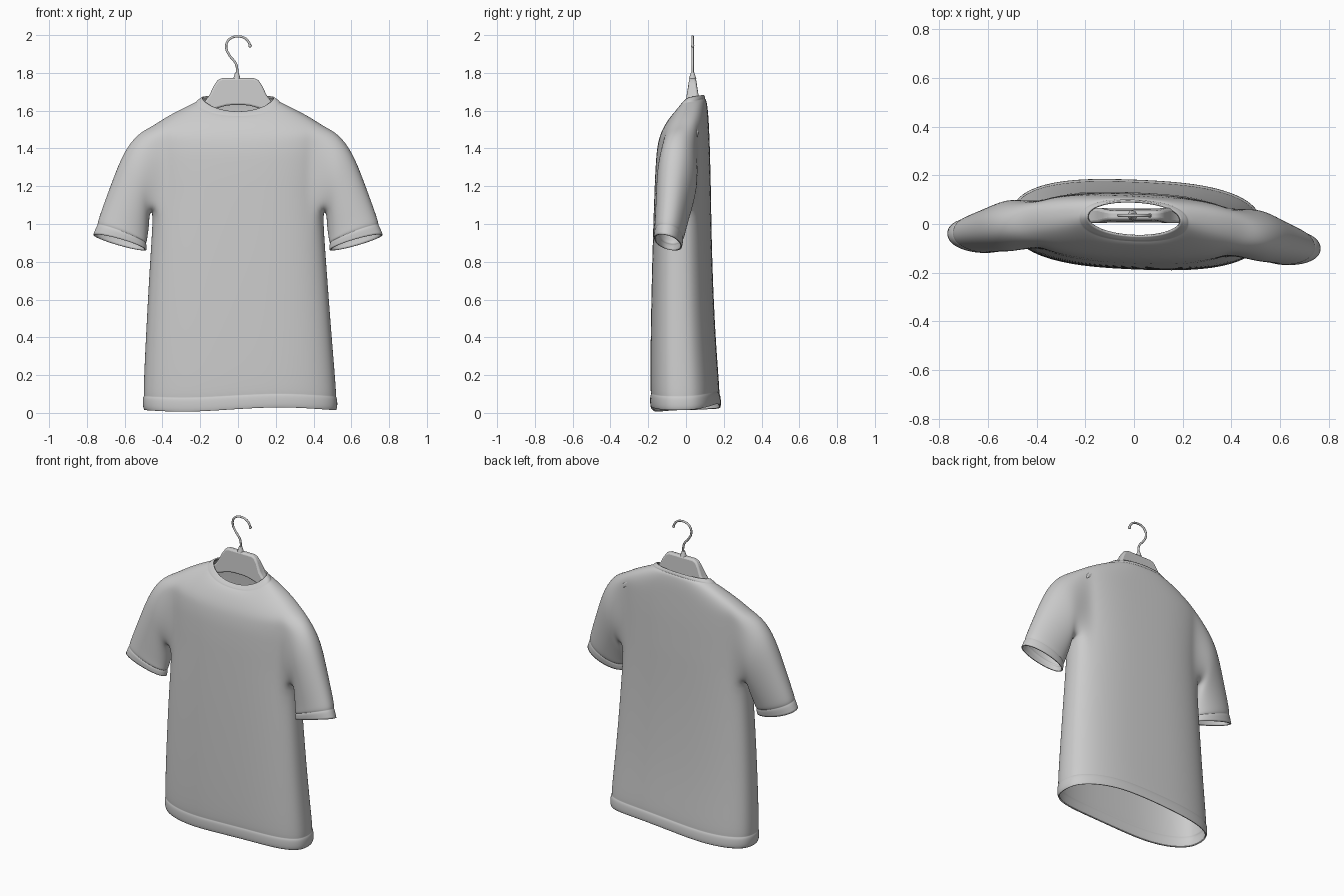
import bpy, bmesh, math
from mathutils import Vector

if "Cube" in bpy.data.objects:
    bpy.data.objects.remove(bpy.data.objects["Cube"])

N = 32            # points around the torso
HALF = 3          # half width of each armhole in torso points
ROW_A, ROW_B = 7, 13   # torso rows at the bottom and top of the armholes


def spow(v, e):
    return math.copysign(abs(v) ** e, v)


def finish(ob, angle=50):
    bpy.ops.object.select_all(action='DESELECT')
    ob.select_set(True)
    bpy.context.view_layer.objects.active = ob
    bpy.ops.object.shade_smooth_by_angle(angle=math.radians(angle))


def add_object(name, bm):
    bmesh.ops.recalc_face_normals(bm, faces=bm.faces)
    me = bpy.data.meshes.new(name)
    bm.to_mesh(me)
    bm.free()
    ob = bpy.data.objects.new(name, me)
    bpy.context.collection.objects.link(ob)
    return ob


# Torso rows: side z, half width, front y, back y, front z shift, back z shift
torso = [
    (.018, .510, -.183, .180, 0, .020),
    (.034, .518, -.188, .184, 0, .020),
    (.084, .517, -.188, .180, 0, .015),
    (.091, .509, -.181, .172, 0, .015),
    (.098, .514, -.187, .177, 0, .015),
    (.40, .494, -.185, .153, 0, 0),
    (.80, .468, -.177, .136, 0, 0),
    (1.08, .448, -.168, .131, 0, 0),
    (1.16, .446, -.165, .130, 0, 0),
    (1.24, .448, -.162, .128, 0, 0),
    (1.32, .452, -.158, .126, -.01, 0),
    (1.39, .456, -.154, .124, -.02, .005),
    (1.46, .460, -.146, .121, -.035, .01),
    (1.515, .458, -.136, .118, -.05, .02),
    (1.567, .380, -.118, .115, -.06, .03),
    (1.612, .290, -.095, .110, -.065, .028),
    (1.640, .235, -.077, .105, -.072, .020),
    (1.645, .222, -.070, .099, -.073, .019),
    (1.651, .222, -.070, .103, -.074, .018),
    (1.672, .192, -.050, .095, -.076, .012),
]

# Sleeve rows: top x, top z, bottom x, bottom z, centre y, half depth, tilt
sleeve = [
    (.530, 1.482, .468, 1.055, -.025, .108, 0),
    (.606, 1.385, .470, 1.005, -.032, .103, 0),
    (.668, 1.225, .473, .965, -.045, .093, .005),
    (.728, 1.060, .480, .920, -.058, .083, .01),
    (.746, 1.003, .482, .902, -.064, .080, .015),
    (.743, .995, .489, .899, -.065, .073, .015),
    (.750, .990, .483, .896, -.066, .079, .015),
    (.768, .943, .484, .863, -.070, .074, .018),
]

# Shirt shell: torso grid with two armholes, sleeves lofted out of them
bm = bmesh.new()
grid = []
for r, (z, hw, yf, yb, df, db) in enumerate(torso):
    e = 0.75 + 0.2 * max(0, r - 13) / 6
    ring = []
    for k in range(N):
        c, s = math.cos(math.tau * k / N), math.sin(math.tau * k / N)
        y = (yf + yb) / 2 + (yb - yf) / 2 * spow(s, e)
        shift = (db if s > 0 else df) * abs(s) ** 1.3
        ring.append(bm.verts.new((hw * spow(c, e), y, z + shift)))
    grid.append(ring)
for r in range(len(grid) - 1):
    for k in range(N):
        side = min((k + .5) % (N / 2), N / 2 - (k + .5) % (N / 2))
        if ROW_A <= r < ROW_B and side < HALF:
            continue
        k2 = (k + 1) % N
        bm.faces.new((grid[r][k], grid[r][k2], grid[r + 1][k2], grid[r + 1][k]))

for sx in (1, -1):
    def at(r, d):     # d counts torso points towards the back
        return grid[r][(d if sx > 0 else N // 2 - d) % N]
    loop = [at(ROW_B, d) for d in range(0, HALF)]
    loop += [at(r, HALF) for r in range(ROW_B, ROW_A, -1)]
    loop += [at(ROW_A, d) for d in range(HALF, -HALF, -1)]
    loop += [at(r, -HALF) for r in range(ROW_A, ROW_B)]
    loop += [at(ROW_B, d) for d in range(-HALF, 0)]
    n = len(loop)
    for tx, tz, bx, bz, yc, hd, tilt in sleeve:
        ring = []
        for k in range(n):
            c, s = math.cos(math.tau * k / n), math.sin(math.tau * k / n)
            x = (tx + bx) / 2 + (tx - bx) / 2 * c
            z = (tz + bz) / 2 + (tz - bz) / 2 * c - tilt * s
            ring.append(bm.verts.new((sx * x, yc + hd * spow(s, .9), z)))
        for k in range(n):
            k2 = (k + 1) % n
            bm.faces.new((loop[k], loop[k2], ring[k2], ring[k]))
        loop = ring

# Slight twist of the whole garment and a wavy hem
for v in bm.verts:
    fall = max(0, 1 - v.co.z / .6)
    v.co.y -= .04 * v.co.x
    v.co.z += fall * .012 * math.sin(math.tau * (v.co.x + .05))
    v.co.x += fall * .012
shirt = add_object("shirt", bm)
sub = shirt.modifiers.new("smooth", 'SUBSURF')
sub.levels = sub.render_levels = 2
sol = shirt.modifiers.new("cloth", 'SOLIDIFY')
sol.thickness, sol.offset = .008, -1
for p in shirt.data.polygons:
    p.use_smooth = True

# Hanger body: mirrored outline, thicker towards the shoulders
HY = .035
upper = [(.085, 1.772), (.108, 1.762), (.128, 1.732), (.15, 1.685), (.175, 1.65),
         (.25, 1.60), (.33, 1.55), (.41, 1.49)]
lower = [(.415, 1.455), (.33, 1.505), (.25, 1.548), (.175, 1.588), (.14, 1.603),
         (.105, 1.615), (.06, 1.627), (.03, 1.63)]
bm = bmesh.new()
strips = []
for x, zt, zb in [(sx * u[0], u[1], l[1]) for sx in (-1, 1)
                  for u, l in zip(upper, reversed(lower))]:
    strips.append((x, zt, zb))
pts = [(-x, z) for x, z in reversed(lower)] + [(-x, z) for x, z in reversed(upper)]
pts += upper + lower
face = bm.faces.new([bm.verts.new((x, HY, z)) for x, z in pts])
ext = bmesh.ops.extrude_face_region(bm, geom=[face])
moved = {v for v in ext['geom'] if isinstance(v, bmesh.types.BMVert)}
for v in bm.verts:
    t = min(1, max(0, (1.77 - v.co.z) / .1))
    v.co.y = HY + (1 if v in moved else -1) * (.018 + .012 * t)
hanger = add_object("hanger", bm)
bev = hanger.modifiers.new("round", 'BEVEL')
bev.width, bev.segments = .01, 3
bev.limit_method = 'ANGLE'
bev.angle_limit = math.radians(50)
finish(hanger)

# Hook: bent wire
cu = bpy.data.curves.new("hook", 'CURVE')
cu.dimensions = '3D'
cu.bevel_depth, cu.bevel_resolution, cu.use_fill_caps = .0065, 3, True
path = [(-.006, 1.77), (-.005, 1.825), (-.012, 1.85), (-.045, 1.893), (-.062, 1.93),
        (-.056, 1.966), (-.034, 1.986), (0, 1.993), (.036, 1.984), (.057, 1.962), (.064, 1.943)]
sp = cu.splines.new('BEZIER')
sp.bezier_points.add(len(path) - 1)
for bp, (x, z) in zip(sp.bezier_points, path):
    bp.co = Vector((x, HY, z))
    bp.handle_left_type = bp.handle_right_type = 'AUTO'
hook = bpy.data.objects.new("hook", cu)
bpy.context.collection.objects.link(hook)

# Hook tip ball and the ferrule at its base
bpy.ops.mesh.primitive_uv_sphere_add(segments=16, ring_count=8, radius=.009,
                                     location=(.064, HY, 1.943))
bpy.context.object.name = "hook_tip"
finish(bpy.context.object)
bpy.ops.mesh.primitive_cone_add(vertices=20, radius1=.02, radius2=.009, depth=.035,
                                location=(-.006, HY, 1.785))
bpy.context.object.name = "hook_ferrule"
finish(bpy.context.object)
